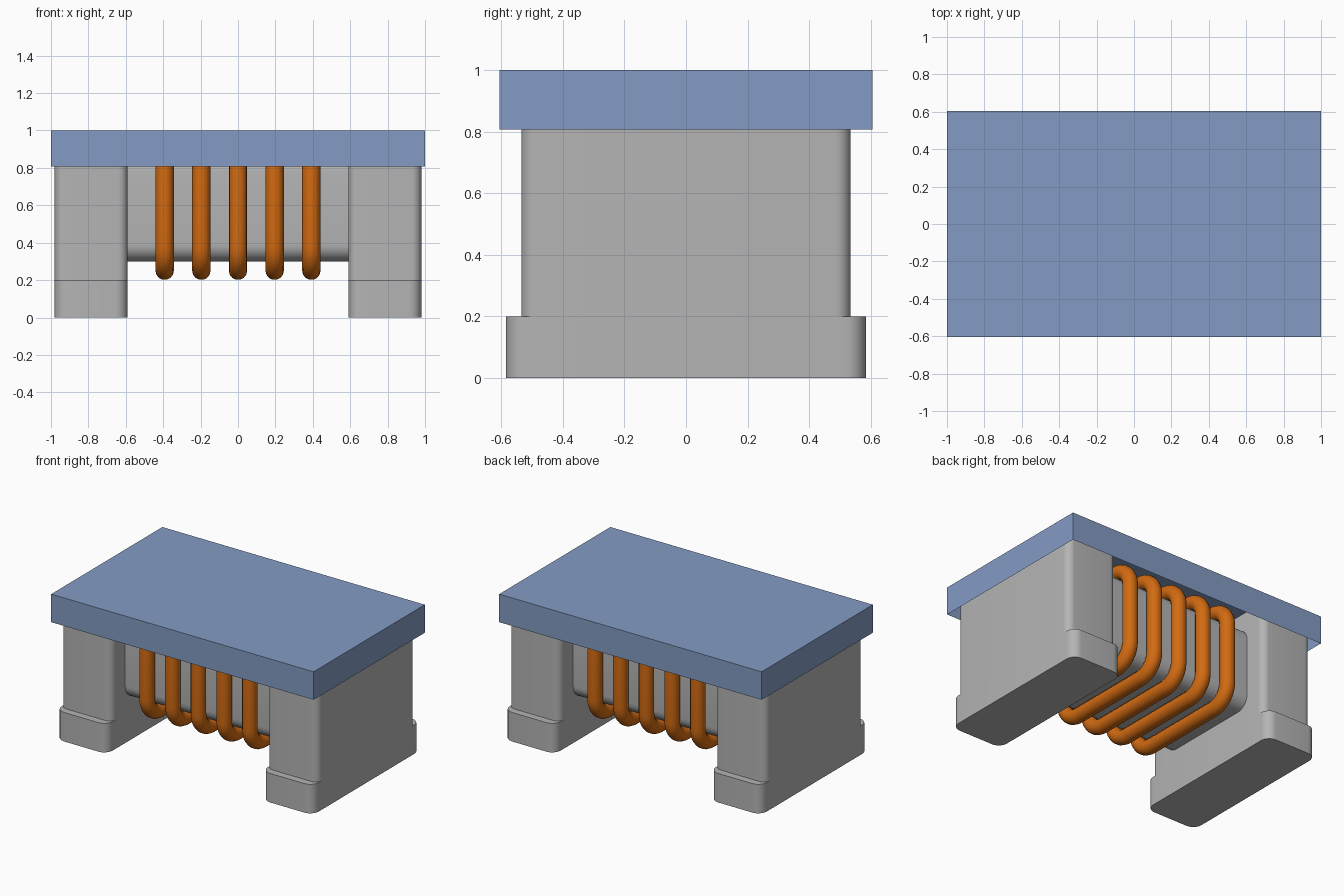
import bpy
import bmesh
from math import cos, sin, pi

cube = bpy.data.objects.get("Cube")
if cube:
    bpy.data.objects.remove(cube, do_unlink=True)


def material(name, color):
    mat = bpy.data.materials.new(name)
    mat.use_nodes = True
    mat.diffuse_color = (*color, 1)
    mat.node_tree.nodes["Principled BSDF"].inputs["Base Color"].default_value = (*color, 1)
    return mat


blue = material("cover blue", (0.23, 0.33, 0.55))
grey = material("ceramic grey", (0.46, 0.46, 0.46))
copper = material("copper orange", (0.64, 0.145, 0.006))


def rounded_rect(half_a, half_b, radius, steps=8):
    """Outline points of a rectangle with round corners."""
    points = []
    for corner, (sa, sb) in enumerate([(1, 1), (-1, 1), (-1, -1), (1, -1)]):
        for i in range(steps + 1):
            angle = (corner + i / steps) * pi / 2
            points.append((sa * (half_a - radius) + radius * cos(angle),
                           sb * (half_b - radius) + radius * sin(angle)))
    return points


def finish(name, bm, mat, smooth=True):
    bmesh.ops.recalc_face_normals(bm, faces=bm.faces)
    mesh = bpy.data.meshes.new(name)
    bm.to_mesh(mesh)
    bm.free()
    mesh.materials.append(mat)
    obj = bpy.data.objects.new(name, mesh)
    bpy.context.collection.objects.link(obj)
    if smooth:
        bpy.ops.object.select_all(action="DESELECT")
        obj.select_set(True)
        bpy.context.view_layer.objects.active = obj
        bpy.ops.object.shade_smooth_by_angle(angle=pi / 6)
    return obj


def prism(name, outline, offset, mat):
    """Extrude a closed outline of 3D points."""
    bm = bmesh.new()
    face = bm.faces.new([bm.verts.new(p) for p in outline])
    result = bmesh.ops.extrude_face_region(bm, geom=[face], use_keep_orig=True)
    verts = [v for v in result["geom"] if isinstance(v, bmesh.types.BMVert)]
    bmesh.ops.translate(bm, verts=verts, vec=offset)
    return finish(name, bm, mat)


# End blocks with wider feet
for side, sign in (("left", 1), ("right", -1)):
    for part, depth, radius, low, high in (("foot", 0.585, 0.065, 0, 0.2),
                                           ("block", 0.535, 0.05, 0.2, 0.98)):
        outline = [(sign * 0.785 + x, y, low)
                   for x, y in rounded_rect(0.195, depth, radius)]
        prism(f"{side}_{part}", outline, (0, 0, high - low), grey)

# Core bar between the blocks
core_mid = 0.585
outline = [(-0.6, y, core_mid + z) for y, z in rounded_rect(0.385, 0.285, 0.09)]
prism("core", outline, (1.2, 0, 0), grey)

# Wire turns around the core
for turn in range(5):
    curve = bpy.data.curves.new(f"wire_turn_{turn + 1}", "CURVE")
    curve.dimensions = "3D"
    curve.bevel_depth = 0.049
    curve.bevel_resolution = 5
    spline = curve.splines.new("POLY")
    path = rounded_rect(0.43, 0.335, 0.13, 10)
    spline.points.add(len(path) - 1)
    for point, (y, z) in zip(spline.points, path):
        point.co = (0.196 * (turn - 2), y, core_mid + z, 1)
    spline.use_cyclic_u = True
    spline.use_smooth = True
    curve.materials.append(copper)
    bpy.context.collection.objects.link(bpy.data.objects.new(curve.name, curve))

# Thin-walled cover, open underneath
bm = bmesh.new()
bmesh.ops.create_cube(bm, size=1)
bmesh.ops.scale(bm, verts=bm.verts, vec=(2, 1.21, 0.193))
bmesh.ops.translate(bm, verts=bm.verts, vec=(0, 0, 0.9035))
bottom = min(bm.faces, key=lambda f: f.calc_center_median().z)
bmesh.ops.inset_region(bm, faces=[bottom], thickness=0.016)
bmesh.ops.translate(bm, verts=bottom.verts, vec=(0, 0, 0.175))
finish("cover", bm, blue, smooth=False)
